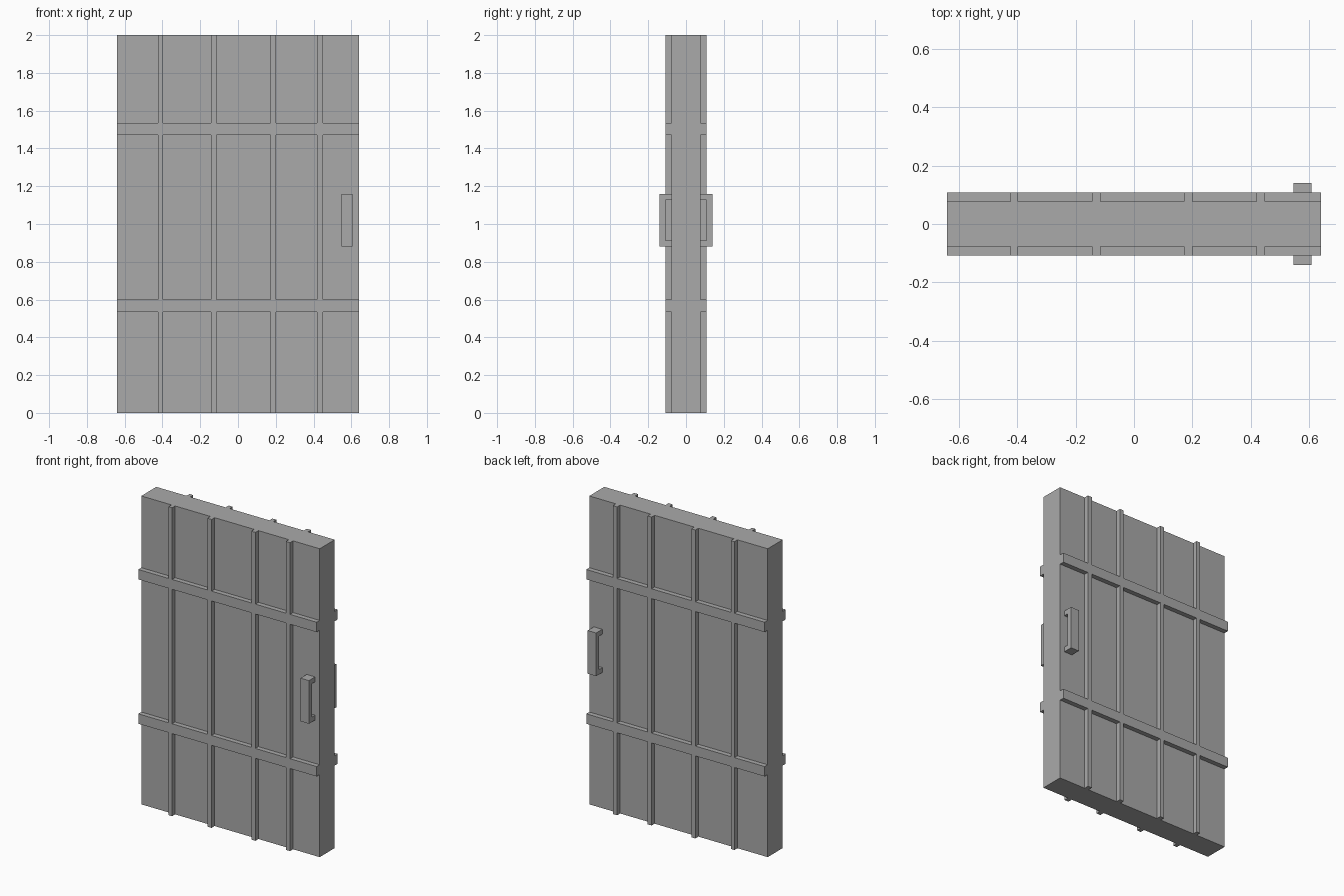
import bpy, bmesh

if "Cube" in bpy.data.objects:
    bpy.data.objects.remove(bpy.data.objects["Cube"])

W, T, H = 0.64, 0.077, 2.0        # half width, half thickness, height of slab
STRIP_Y, GRIP_Y = 0.108, 0.14     # outer faces of battens and handles

grey = bpy.data.materials.new("plain grey")
grey.diffuse_color = (0.4, 0.4, 0.4, 1)
grey.use_nodes = True
grey.node_tree.nodes["Principled BSDF"].inputs["Base Color"].default_value = grey.diffuse_color


def finish(name, bm):
    bmesh.ops.recalc_face_normals(bm, faces=bm.faces)
    mesh = bpy.data.meshes.new(name)
    bm.to_mesh(mesh)
    bm.free()
    mesh.materials.append(grey)
    obj = bpy.data.objects.new(name, mesh)
    bpy.context.collection.objects.link(obj)
    return obj


def mirrored(obj):
    # repeat the part on the other side of the door
    mod = obj.modifiers.new("both_sides", 'MIRROR')
    mod.use_axis = (False, True, False)
    mod.use_mirror_merge = False


def extrude(bm, faces, vec):
    geom = bmesh.ops.extrude_face_region(bm, geom=faces)["geom"]
    bmesh.ops.translate(bm, vec=vec, verts=[v for v in geom if isinstance(v, bmesh.types.BMVert)])


# door slab
bm = bmesh.new()
bmesh.ops.create_cube(bm, size=1)
for v in bm.verts:
    v.co = (v.co.x * 2 * W, v.co.y * 2 * T, (v.co.z + 0.5) * H)
finish("door_slab", bm)

# battens: one joined lattice, odd grid columns and rows are solid
xs = [-W, -0.423, -0.397, -0.143, -0.114, 0.171, 0.20, 0.419, 0.449, W]
zs = [0, 0.535, 0.599, 1.471, 1.535, H]
bm = bmesh.new()
grid = [[bm.verts.new((x, -T, z)) for z in zs] for x in xs]
for i in range(len(xs) - 1):
    for j in range(len(zs) - 1):
        if i % 2 or j % 2:
            bm.faces.new((grid[i][j], grid[i + 1][j], grid[i + 1][j + 1], grid[i][j + 1]))
extrude(bm, bm.faces[:], (0, T - STRIP_Y, 0))
mirrored(finish("battens", bm))

# pull handle: C-shaped profile
profile = [(-T, 0.88), (-GRIP_Y, 0.88), (-GRIP_Y, 1.16), (-T, 1.16),
           (-T, 1.128), (-STRIP_Y, 1.128), (-STRIP_Y, 0.912), (-T, 0.912)]
bm = bmesh.new()
bm.faces.new([bm.verts.new((0.547, y, z)) for y, z in profile])
extrude(bm, bm.faces[:], (0.06, 0, 0))
mirrored(finish("pull_handle", bm))
